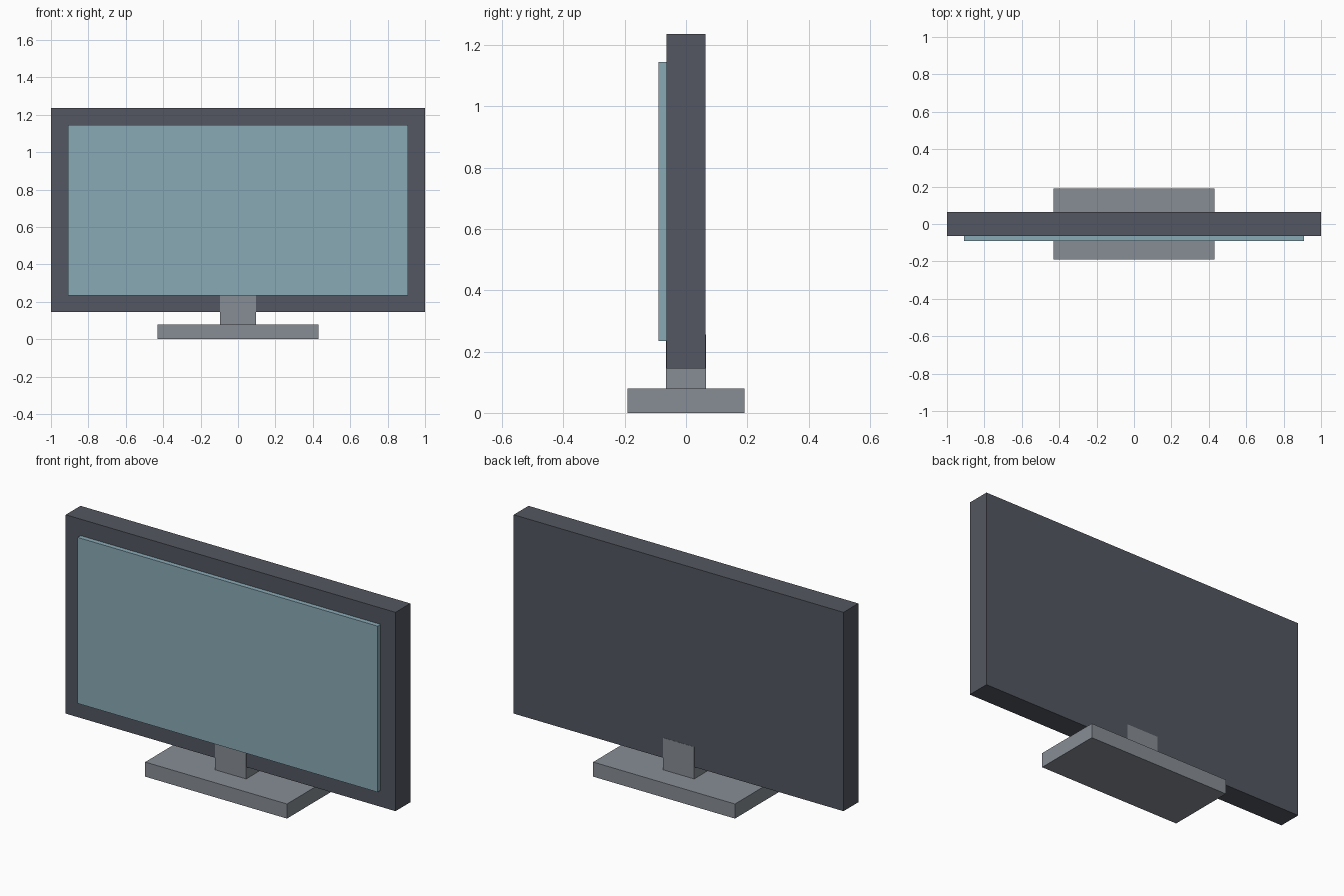
import bpy

if "Cube" in bpy.data.objects:
    bpy.data.objects.remove(bpy.data.objects["Cube"])


def material(name, srgb):
    # Convert 0-255 sRGB to linear viewport colour
    lin = [((c / 255 + 0.055) / 1.055) ** 2.4 for c in srgb]
    mat = bpy.data.materials.new(name)
    mat.diffuse_color = (*lin, 1.0)
    mat.use_nodes = True
    mat.node_tree.nodes["Principled BSDF"].inputs["Base Color"].default_value = mat.diffuse_color
    return mat


def box(name, x, y, z, mat):
    # Box spanning the given (min, max) ranges
    bounds = (x, y, z)
    bpy.ops.mesh.primitive_cube_add(size=1, location=[(a + b) / 2 for a, b in bounds])
    obj = bpy.context.object
    obj.name = name
    obj.scale = [b - a for a, b in bounds]
    bpy.ops.object.transform_apply(location=False, rotation=False, scale=True)
    obj.data.materials.append(mat)
    return obj


dark_grey = material("dark_grey", (84, 87, 97))
mid_grey = material("mid_grey", (135, 141, 149))
pale_blue = material("pale_blue", (138, 170, 182))

# Stand: flat foot and a neck that runs up into the housing
box("stand_base", (-0.43, 0.43), (-0.19, 0.19), (0, 0.08), mid_grey)
box("stand_neck", (-0.095, 0.095), (-0.065, 0.065), (0.08, 0.255), mid_grey)

# Display: thick housing with a raised screen on the front
box("housing", (-1, 1), (-0.064, 0.064), (0.145, 1.235), dark_grey)
box("screen", (-0.91, 0.91), (-0.09, -0.064), (0.235, 1.145), pale_blue)
